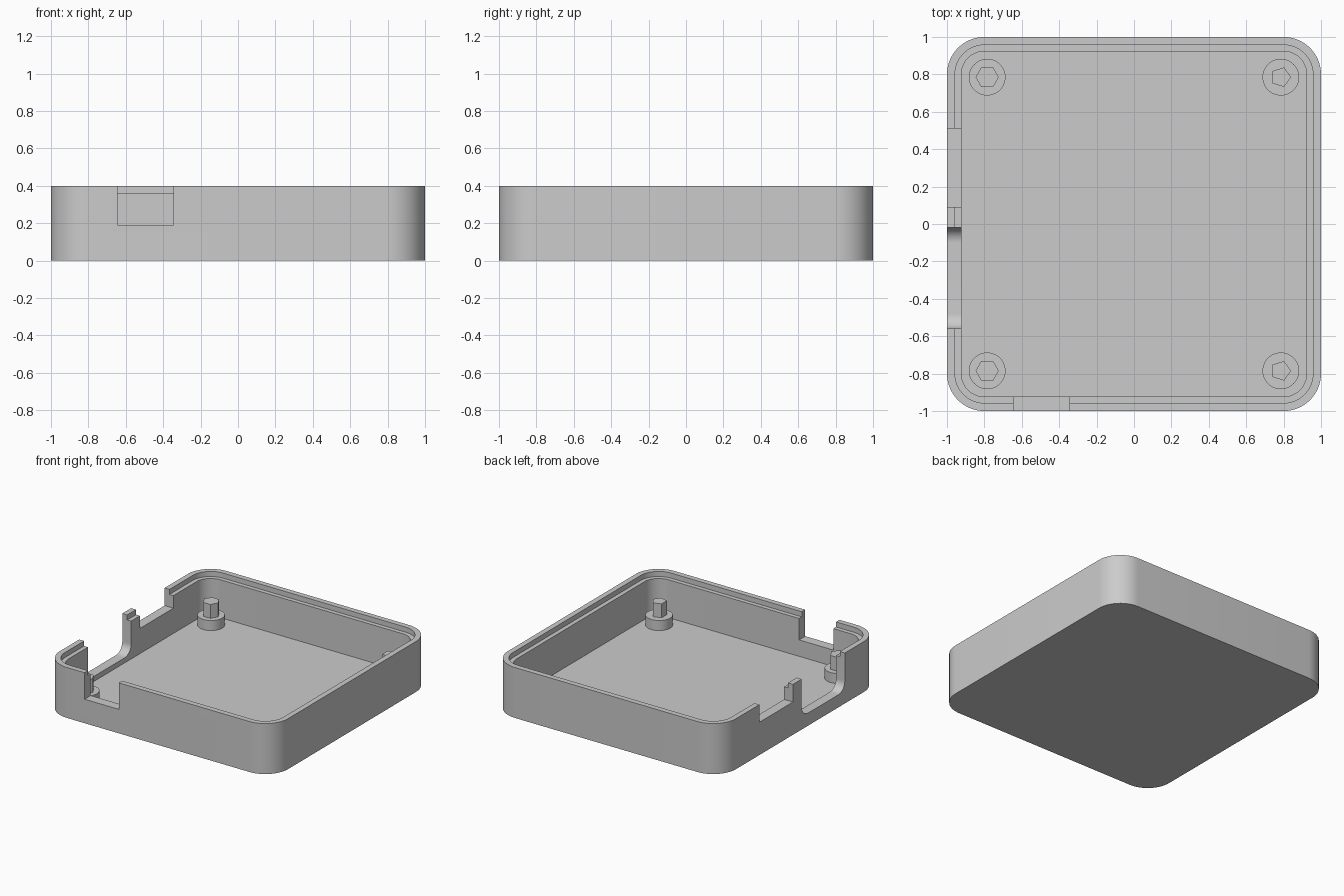
import bpy
import bmesh
from math import cos, sin, pi, radians
from mathutils import Vector

if "Cube" in bpy.data.objects:
    bpy.data.objects.remove(bpy.data.objects["Cube"])

HEIGHT, FLOOR, LEDGE = 0.4, 0.06, 0.36
OUTER, STEP, INNER = 1.0, 0.957, 0.923
CORNER = 0.2

grey = bpy.data.materials.new("plain grey")
grey.use_nodes = True
grey.diffuse_color = (0.6, 0.6, 0.6, 1)
grey.node_tree.nodes["Principled BSDF"].inputs["Base Color"].default_value = (0.6, 0.6, 0.6, 1)


def rounded_rect(half_w, half_h, radius, steps=14):
    """Counter-clockwise outline of a rounded rectangle."""
    points = []
    for quarter, (sx, sy) in enumerate([(1, 1), (-1, 1), (-1, -1), (1, -1)]):
        cx, cy = sx * (half_w - radius), sy * (half_h - radius)
        for i in range(steps + 1):
            a = pi / 2 * (quarter + i / steps)
            points.append((cx + radius * cos(a), cy + radius * sin(a)))
    return points


def loft(name, rings):
    """Closed solid through matching rings of points, capped at both ends."""
    bm = bmesh.new()
    loops = [[bm.verts.new(p) for p in ring] for ring in rings]
    for low, high in zip(loops, loops[1:]):
        for i in range(len(low)):
            j = (i + 1) % len(low)
            bm.faces.new((low[i], low[j], high[j], high[i]))
    bm.faces.new(loops[0][::-1])
    bm.faces.new(loops[-1])
    bmesh.ops.recalc_face_normals(bm, faces=bm.faces)
    mesh = bpy.data.meshes.new(name)
    bm.to_mesh(mesh)
    bm.free()
    mesh.materials.append(grey)
    obj = bpy.data.objects.new(name, mesh)
    bpy.context.collection.objects.link(obj)
    return obj


def select_only(obj):
    bpy.ops.object.select_all(action='DESELECT')
    obj.select_set(True)
    bpy.context.view_layer.objects.active = obj


def cut(target, cutter):
    cutter.hide_render = True
    mod = target.modifiers.new("notch", 'BOOLEAN')
    mod.operation = 'DIFFERENCE'
    mod.solver = 'EXACT'
    mod.object = cutter
    select_only(target)
    bpy.ops.object.modifier_apply(modifier=mod.name)
    bpy.data.objects.remove(cutter)


def side_cutter(name, y0, y1, bottom, radius):
    """Notch cutter through the -x wall, open at the top."""
    top = 0.8
    cy, cz = (y0 + y1) / 2, (bottom + top) / 2
    outline = rounded_rect((y1 - y0) / 2, (top - bottom) / 2, radius)
    return loft(name, [[(x, cy + p, cz + q) for p, q in outline] for x in (-1.1, -0.85)])


def box(name, x0, x1, y0, y1, z0, z1):
    corners = [(x0, y0), (x1, y0), (x1, y1), (x0, y1)]
    return loft(name, [[(x, y, z) for x, y in corners] for z in (z0, z1)])


# Tray: outer wall, stepped rim and recessed floor in one profile
tray_profile = [(OUTER, 0), (OUTER, HEIGHT), (STEP, HEIGHT),
                (STEP, LEDGE), (INNER, LEDGE), (INNER, FLOOR)]
tray = loft("tray", [
    [(x, y, z) for x, y in rounded_rect(half, half, CORNER - (OUTER - half))]
    for half, z in tray_profile])

# Port notches: one in the front wall, two in the side wall
cut(tray, box("front_notch", -0.645, -0.345, -1.1, -0.85, 0.19, 0.8))
cut(tray, box("small_side_notch", -1.1, -0.85, 0.09, 0.51, 0.26, 0.8))
cut(tray, side_cutter("large_side_notch", -0.56, -0.02, 0.1, 0.08))
select_only(tray)
bpy.ops.object.shade_smooth_by_angle(angle=radians(30))


def post(name, x, y, z0, z1, radius, sides):
    ring = [(x + radius * cos(2 * pi * i / sides), y + radius * sin(2 * pi * i / sides))
            for i in range(sides)]
    return loft(name, [[(px, py, z) for px, py in ring] for z in (z0, z1)])


# Corner standoffs with locating pins: six-sided on one side, five on the other
for x, side, pin_radius, pin_sides in ((-0.785, "right", 0.062, 6), (0.785, "left", 0.055, 5)):
    for y, end in ((-0.785, "front"), (0.785, "back")):
        standoff = post(f"{end}_{side}_standoff", x, y, FLOOR - 0.02, 0.14, 0.098, 40)
        select_only(standoff)
        bpy.ops.object.shade_smooth_by_angle(angle=radians(30))
        post(f"{end}_{side}_pin", x, y, 0.12, 0.25, pin_radius, pin_sides)
